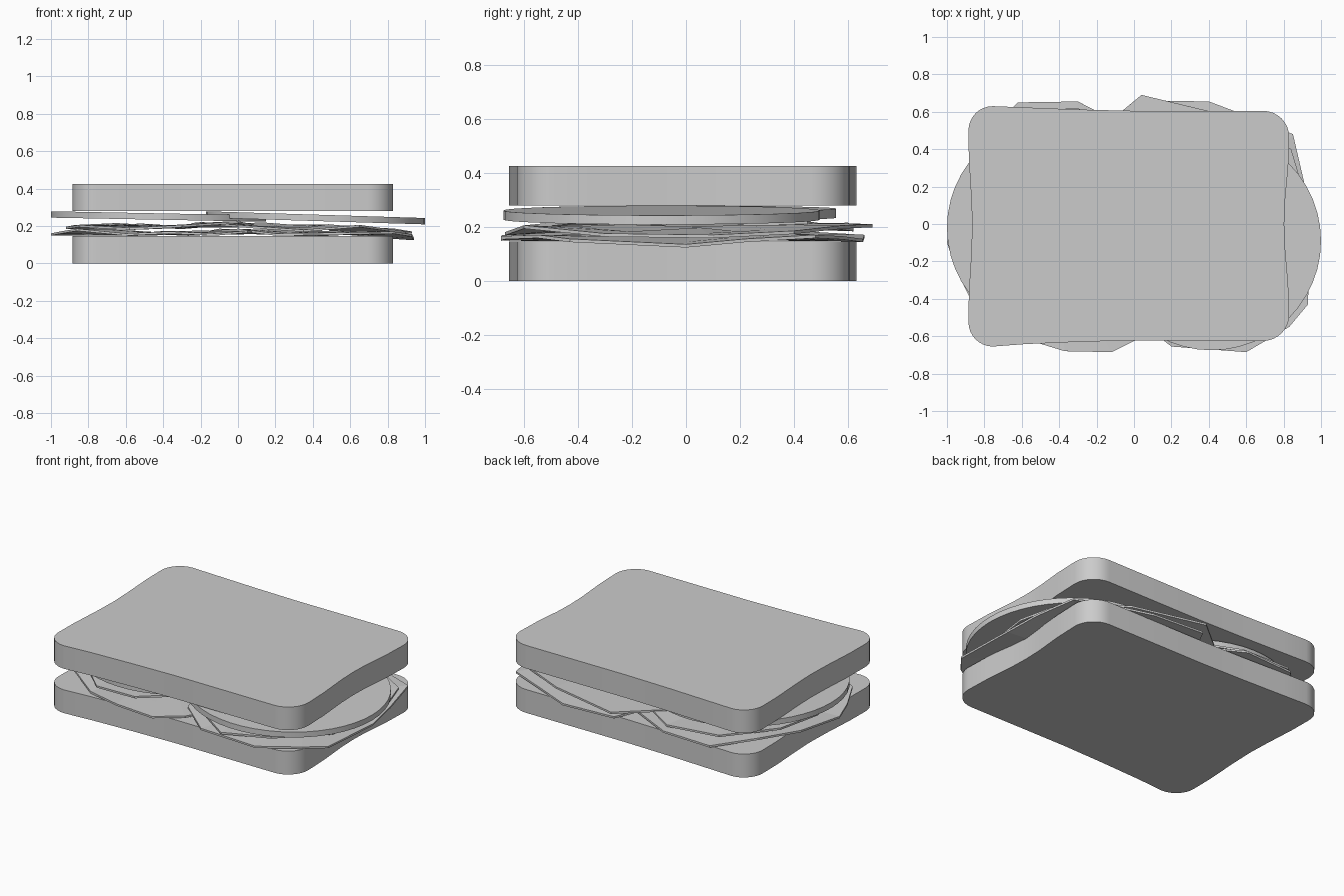
import bpy, bmesh
from math import sin, cos, pi, radians

if "Cube" in bpy.data.objects:
    bpy.data.objects.remove(bpy.data.objects["Cube"])


def make_object(name, bm, smooth=False):
    bmesh.ops.recalc_face_normals(bm, faces=bm.faces)
    me = bpy.data.meshes.new(name)
    bm.to_mesh(me)
    bm.free()
    ob = bpy.data.objects.new(name, me)
    bpy.context.collection.objects.link(ob)
    if smooth:
        bpy.ops.object.select_all(action='DESELECT')
        ob.select_set(True)
        bpy.context.view_layer.objects.active = ob
        bpy.ops.object.shade_smooth_by_angle(angle=radians(35))
    return ob


def arc(cx, cy, r, start, n=8):
    """Quarter circle, counter-clockwise from the start angle in degrees."""
    return [(cx + r * cos(radians(start + 90 * i / n)),
             cy + r * sin(radians(start + 90 * i / n))) for i in range(n + 1)]


def slab(name, outline, z0, z1):
    bm = bmesh.new()
    face = bm.faces.new([bm.verts.new((x, y, z0)) for x, y in outline])
    top = bmesh.ops.extrude_face_region(bm, geom=[face])['geom']
    # keep a closing face on the underside
    bmesh.ops.translate(bm, vec=(0, 0, z1 - z0),
                        verts=[g for g in top if isinstance(g, bmesh.types.BMVert)])
    if not any(all(abs(v.co.z - z0) < 1e-6 for v in f.verts) for f in bm.faces):
        bm.faces.new([v for v in bm.verts if abs(v.co.z - z0) < 1e-6])
    return make_object(name, bm, smooth=True)


def slice_disc(name, cx, cy, r, z_left, z_right, thick):
    """Round slice whose height runs from z_left to z_right along x."""
    bm = bmesh.new()
    bmesh.ops.create_cone(bm, cap_ends=True, segments=48, radius1=r, radius2=r, depth=thick)
    for v in bm.verts:
        t = (v.co.x + r) / (2 * r)
        v.co.x += cx
        v.co.y += cy
        v.co.z += z_left + (z_right - z_left) * t
    return make_object(name, bm, smooth=True)


def leaf(name, rim, z_mid, wave, thick=0.012):
    """Ruffled sheet: the rim is a list of (x, y, z), with rings shrinking to the centre."""
    bm = bmesh.new()
    n = len(rim)
    cx = sum(p[0] for p in rim) / n
    cy = sum(p[1] for p in rim) / n
    rings = []
    for t in (1, 0.72, 0.4):
        ring = []
        for i, (x, y, z) in enumerate(rim):
            ruffle = wave * sin(i * 2.4 + t * 5) * (1 - t) * 2
            ring.append(bm.verts.new((cx + (x - cx) * t, cy + (y - cy) * t,
                                      z_mid + (z - z_mid) * t + ruffle)))
        rings.append(ring)
    centre = bm.verts.new((cx, cy, z_mid))
    for i in range(n):
        j = (i + 1) % n
        for a, b in zip(rings, rings[1:]):
            bm.faces.new((a[i], a[j], b[j], b[i]))
        bm.faces.new((rings[-1][i], rings[-1][j], centre))
    ob = make_object(name, bm)
    mod = ob.modifiers.new('thickness', 'SOLIDIFY')
    mod.thickness = thick
    mod.offset = 0
    return ob


# Bread slices
bread = (arc(0.69, 0.465, 0.14, 0)
         + [(0.0, 0.605), (-0.3, 0.612), (-0.58, 0.623)]
         + arc(-0.755, 0.50, 0.13, 90)
         + [(-0.883, 0.35), (-0.87, 0.14), (-0.865, 0), (-0.87, -0.16), (-0.883, -0.37)]
         + arc(-0.755, -0.525, 0.13, 180)
         + [(-0.58, -0.642), (-0.3, -0.63), (0.0, -0.622)]
         + arc(0.69, -0.485, 0.14, 270)
         + [(0.824, -0.32), (0.807, -0.12), (0.803, 0), (0.807, 0.12), (0.824, 0.3)])
slab("bottom_bread", bread, 0, 0.147)
slab("top_bread", bread, 0.28, 0.425)

# Round filling slices
slice_disc("left_slice", -0.425, -0.02, 0.575, 0.262, 0.24, 0.034)
slice_disc("right_slice", 0.415, -0.09, 0.585, 0.262, 0.226, 0.034)

# Lower lettuce leaves
leaf("left_lettuce", [
    (-1, -0.1, .155), (-0.95, -0.25, .165), (-0.86, -0.43, .18), (-0.6, -0.61, .155),
    (-0.37, -0.68, .165), (-0.12, -0.685, .155), (0.05, -0.6, .17), (0.2, -0.3, .16),
    (0.15, 0.2, .17), (0, 0.5, .16), (-0.3, 0.655, .165), (-0.62, 0.65, .155),
    (-0.82, 0.45, .18), (-0.94, 0.2, .165)], 0.162, 0.006)
leaf("right_lettuce", [
    (0.94, 0, .13), (0.91, 0.22, .15), (0.85, 0.48, .165), (0.6, 0.58, .16),
    (0.4, 0.655, .15), (0.04, 0.66, .165), (-0.1, 0.4, .18), (-0.15, -0.1, .17),
    (0, -0.5, .18), (0.2, -0.655, .155), (0.6, -0.685, .16), (0.83, -0.55, .165),
    (0.93, -0.43, .15)], 0.168, 0.006)

# Upper lettuce leaves
leaf("upper_left_lettuce", [
    (-0.92, 0, .19), (-0.85, -0.33, .2), (-0.58, -0.58, .185), (-0.3, -0.6, .2),
    (0, -0.4, .22), (0.1, 0, .2), (0, 0.45, .215), (-0.3, 0.62, .19),
    (-0.65, 0.6, .21), (-0.87, 0.3, .2)], 0.195, 0.008)
leaf("upper_right_lettuce", [
    (0.93, 0.1, .165), (0.84, 0.4, .18), (0.5, 0.58, .2), (0.04, 0.69, .205),
    (-0.25, 0.45, .21), (-0.2, 0, .215), (0, -0.45, .2), (0.35, -0.67, .175),
    (0.65, -0.6, .2), (0.87, -0.3, .17)], 0.195, 0.008)
